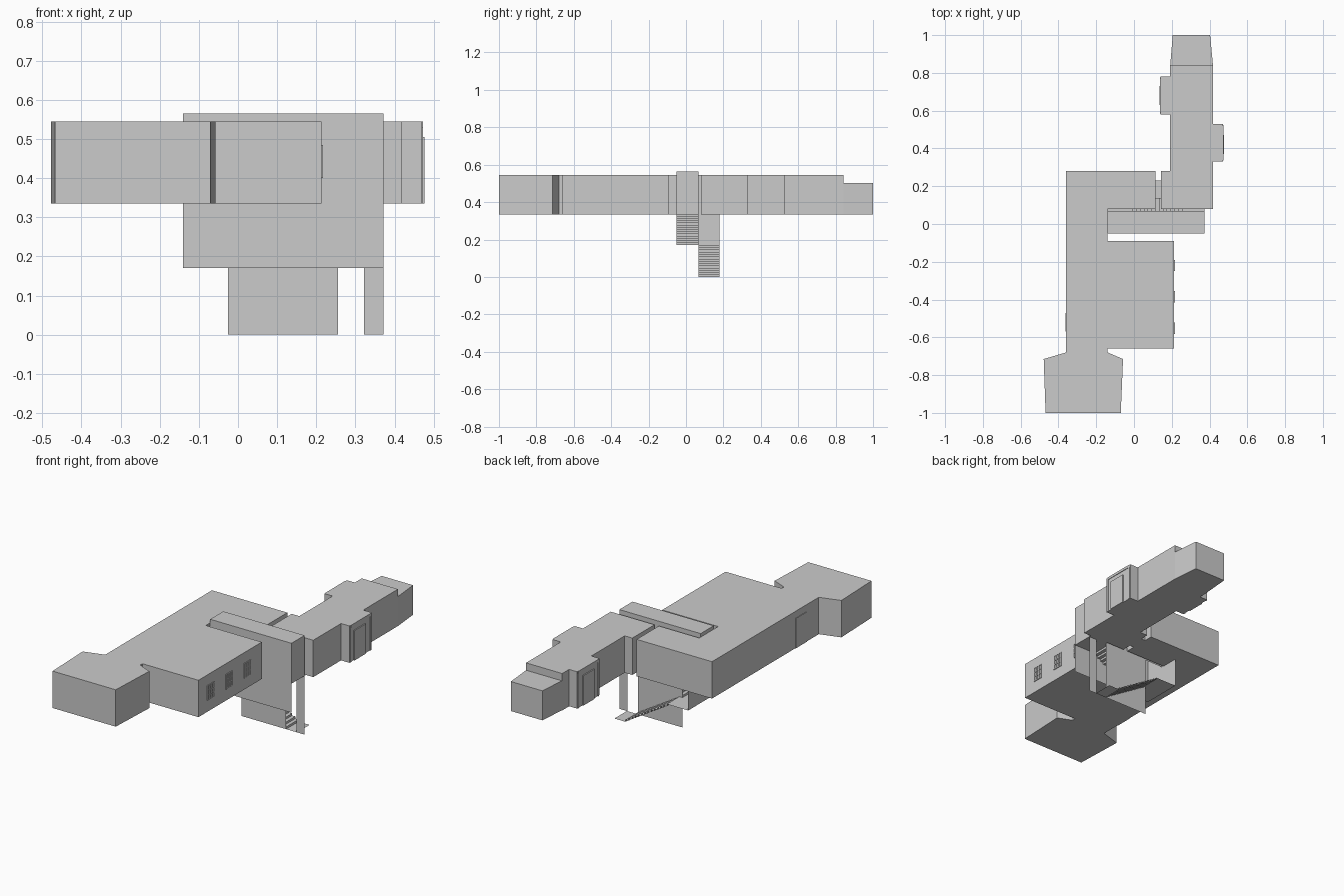
import bpy, bmesh

if "Cube" in bpy.data.objects:
    bpy.data.objects.remove(bpy.data.objects["Cube"])

Z0, Z1 = 0.335, 0.545          # storey floor and roof


def finish(name, bm, normals=True):
    if normals:
        bmesh.ops.recalc_face_normals(bm, faces=bm.faces)
    me = bpy.data.meshes.new(name)
    bm.to_mesh(me)
    bm.free()
    ob = bpy.data.objects.new(name, me)
    bpy.context.collection.objects.link(ob)
    return ob


def prism(name, pts, z0, z1):
    """Closed room shell from a plan outline."""
    bm = bmesh.new()
    f = bm.faces.new([bm.verts.new((x, y, z0)) for x, y in pts])
    ext = bmesh.ops.extrude_face_region(bm, geom=[f], use_keep_orig=True)
    top = [v for v in ext["geom"] if isinstance(v, bmesh.types.BMVert)]
    bmesh.ops.translate(bm, verts=top, vec=(0, 0, z1 - z0))
    return finish(name, bm)


def box(name, x0, x1, y0, y1, z0, z1):
    return prism(name, [(x0, y0), (x1, y0), (x1, y1), (x0, y1)], z0, z1)


def ribbon(name, xz, y0, y1):
    """Sheet made by sweeping an x-z profile along y."""
    bm = bmesh.new()
    a = [bm.verts.new((x, y0, z)) for x, z in xz]
    b = [bm.verts.new((x, y1, z)) for x, z in xz]
    for i in range(len(xz) - 1):
        bm.faces.new((a[i], a[i + 1], b[i + 1], b[i]))
    return finish(name, bm, False)


def wall_y(name, y, x0, x1, z0, z1):
    """Flat wall facing front/back."""
    bm = bmesh.new()
    bm.faces.new([bm.verts.new(p) for p in
                  ((x0, y, z0), (x1, y, z0), (x1, y, z1), (x0, y, z1))])
    return finish(name, bm, False)


def steps(x0, z0, x1, z1, n):
    pts = [(x0, z0)]
    for i in range(n):
        x = x0 + (x1 - x0) * i / n
        z = z0 + (z1 - z0) * (i + 1) / n
        pts += [(x, z), (x0 + (x1 - x0) * (i + 1) / n, z)]
    return pts


# Main hall with side room and end hall
prism("main_hall", [(-.468, -1), (-.07, -1), (-.058, -.715), (-.14, -.68),
                    (-.14, -.66), (.213, -.66), (.213, -.09), (-.14, -.09),
                    (-.14, .08), (.115, .08), (.115, .28), (-.36, .28),
                    (-.36, -.68), (-.478, -.715)], Z0, Z1)

# Right wing with two door bays
prism("right_wing", [(.142, .08), (.418, .08), (.418, .33), (.47, .33),
                     (.47, .53), (.418, .53), (.418, .842), (.19, .842),
                     (.19, .78), (.14, .78), (.14, .58), (.19, .58),
                     (.19, .28), (.142, .28)], Z0, Z1)
prism("end_room", [(.192, .842), (.418, .842), (.403, 1), (.205, 1)], Z0, .503)
box("connecting_doorway", .115, .142, .135, .23, Z0, .505)

# Doors in the bays and in the left wall
for name, x0, x1, y0, y1 in (("right_bay_door", .47, .476, .37, .47),
                             ("left_bay_door", .134, .14, .63, .73),
                             ("hall_door", -.363, -.36, -.57, -.47)):
    box(name, x0, x1, y0, y1, Z0, .505)
for name, x0, x1, y0 in (("right_bay", .47, .473, .33), ("left_bay", .137, .14, .58)):
    box(name + "_lintel", x0, x1, y0 + .01, y0 + .19, .53, Z1)
    for s in (.005, .185):
        box(name + "_jamb", x0, x1, y0 + s, y0 + s + .01, Z0, .53)

# Barred windows on the side room
for yc in (-.552, -.385, -.22):
    for i in range(4):
        y = yc - .027 + i * .018
        box("window_bar", .213, .217, y - .003, y + .003, .40, .485)
        z = .402 + i * .027
        box("window_rail", .213, .217, yc - .028, yc + .028, z - .002, z + .002)

# Stairwell shell: front, roof, ends and back
YF, YM, YB = -.05, .068, .18
wall_y("stair_front_wall", YF, -.14, .372, .17, .565)
ribbon("stair_roof", [(.372, Z0), (.372, .565), (-.14, .565), (-.14, .17)], YF, YM)
ribbon("landing_end_wall", [(-.14, .17), (-.14, Z0)], YM, YB)
wall_y("stair_back_wall", YM, -.14, .255, Z0, .565)
wall_y("stair_header", YM, .255, .372, .505, .565)
wall_y("stair_middle_wall", YM, -.025, .255, 0, Z0)
wall_y("entrance_pier", YM, .322, .372, 0, .505)

# Two flights with landings
ribbon("lower_flight", [(.325, 0)] + steps(.255, 0, -.025, .17, 14), YM, YB)
ribbon("upper_flight", steps(-.025, .17, .255, Z0, 14), YF, YM)
ribbon("half_landing", [(-.14, .17), (-.025, .17)], YF, YB)
ribbon("top_landing", [(.255, Z0), (.372, Z0)], YF, .08)
